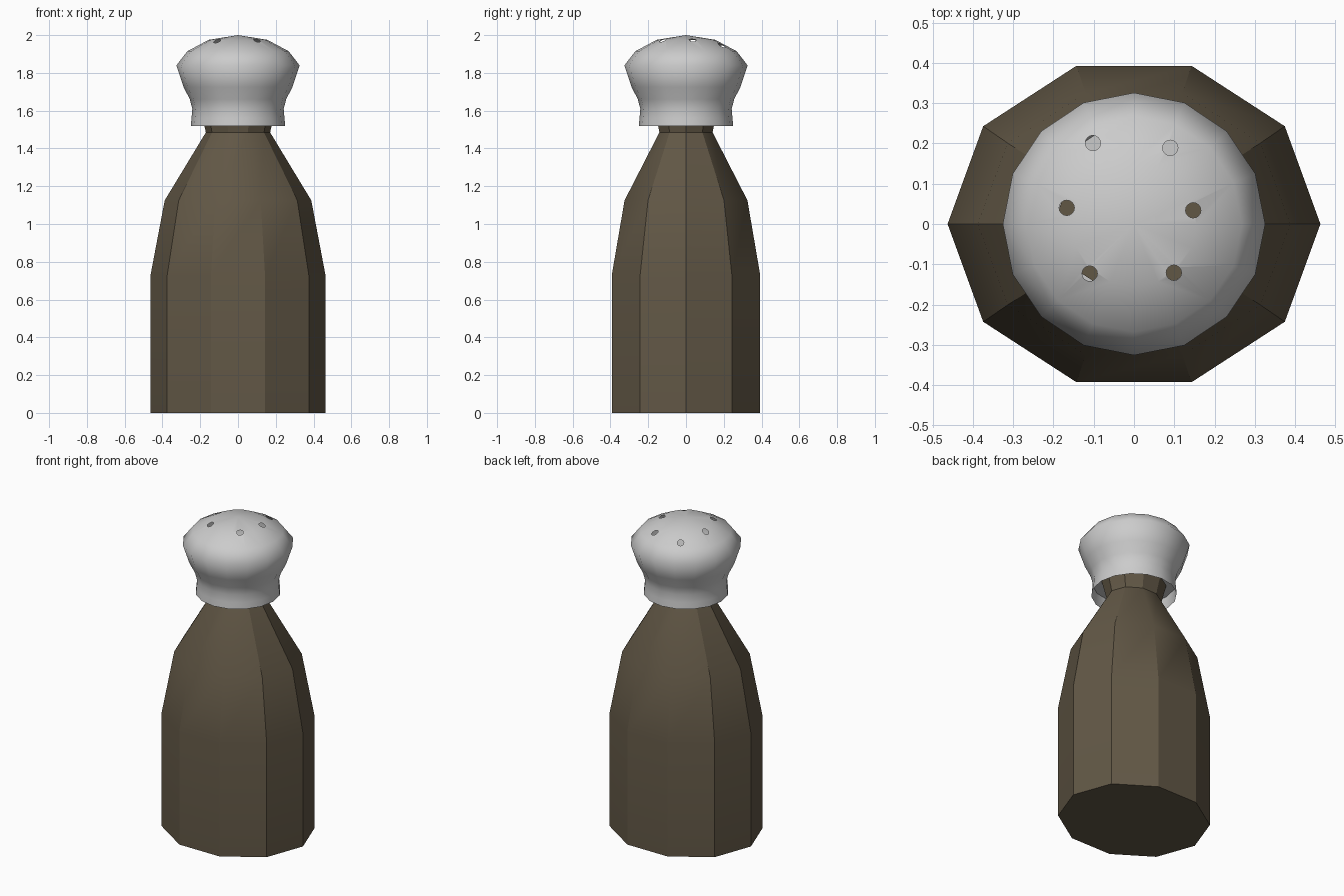
import bpy, bmesh, math
from mathutils import Vector

if "Cube" in bpy.data.objects:
    bpy.data.objects.remove(bpy.data.objects["Cube"])


def loft(name, rings, sides, start=0.0):
    """Closed solid from elliptical rings (rx, ry, z); rx = 0 makes a pole."""
    bm = bmesh.new()
    loops = []
    for rx, ry, z in rings:
        if rx == 0:
            loops.append([bm.verts.new((0, 0, z))] * sides)
            continue
        angles = [start + math.tau * i / sides for i in range(sides)]
        loops.append([bm.verts.new((rx * math.cos(a), ry * math.sin(a), z)) for a in angles])
    for low, high in zip(loops, loops[1:]):
        for i in range(sides):
            j = (i + 1) % sides
            bm.faces.new(list(dict.fromkeys((low[i], low[j], high[j], high[i]))))
    if rings[0][0]:
        bm.faces.new(loops[0][::-1])
    if len(rings) > 1 and rings[-1][0]:
        bm.faces.new(loops[-1])
    mesh = bpy.data.meshes.new(name)
    bm.to_mesh(mesh)
    bm.free()
    obj = bpy.data.objects.new(name, mesh)
    bpy.context.collection.objects.link(obj)
    return obj


# Ten-sided bottle body, slightly flattened front to back
body = loft("body", [(0.463, 0.413, 0), (0.463, 0.413, 0.73), (0.388, 0.342, 1.125),
                     (0.17, 0.148, 1.485), (0.178, 0.155, 1.52), (0.2, 0.175, 1.6)], 10)
brown = bpy.data.materials.new("dark_brown")
brown.diffuse_color = (0.12, 0.095, 0.06, 1)
brown.use_nodes = True
brown.node_tree.nodes["Principled BSDF"].inputs["Base Color"].default_value = brown.diffuse_color
body.data.materials.append(brown)
bpy.context.view_layer.objects.active = body
body.select_set(True)
bpy.ops.object.shade_smooth_by_angle(angle=math.radians(30))

# Domed cap
CAP_BOTTOM = 1.52
profile = [(0.25, CAP_BOTTOM), (0.246, 1.56), (0.242, 1.61), (0.255, 1.66), (0.288, 1.725),
           (0.326, 1.84), (0.268, 1.915), (0.155, 1.975), (0, 2.0)]
cap = loft("cap", [(r, r, z) for r, z in profile], 16)

# Pour holes cut through the dome
HOLE_R = 0.019
holes = [(-0.102, 0.201), (0.09, 0.189), (-0.167, 0.04),
         (0.147, 0.034), (-0.11, -0.123), (0.099, -0.121)]
cutters = []
for n, (x, y) in enumerate(holes):
    cutter = loft(f"hole_cutter_{n + 1}", [(HOLE_R, HOLE_R, 1.8), (HOLE_R, HOLE_R, 2.1)], 16)
    cutter.location = (x, y, 0)
    cutter.hide_render = True
    mod = cap.modifiers.new("hole", 'BOOLEAN')
    mod.operation = 'DIFFERENCE'
    mod.solver = 'EXACT'
    mod.object = cutter
    cutters.append(cutter)
bpy.context.view_layer.update()
evaluated = cap.evaluated_get(bpy.context.evaluated_depsgraph_get())
cut_mesh = bpy.data.meshes.new_from_object(evaluated)
cap.modifiers.clear()
cap.data = cut_mesh
for cutter in cutters:
    bpy.data.objects.remove(cutter)

# Open the cap into a thin shell: remove its base and the hole linings
bm = bmesh.new()
bm.from_mesh(cap.data)


def is_lining(face):
    return any(all((v.co.xy - Vector(h)).length < HOLE_R + 0.001 for v in face.verts) for h in holes)


waste = [f for f in bm.faces
         if is_lining(f) or all(v.co.z < CAP_BOTTOM + 0.01 for v in f.verts)]
bmesh.ops.delete(bm, geom=waste, context='FACES')
for f in bm.faces:
    f.smooth = True
bm.to_mesh(cap.data)
bm.free()

# Floor inside the cap around the neck
loft("cap_floor", [(0.243, 0.243, 1.595)], 16)
